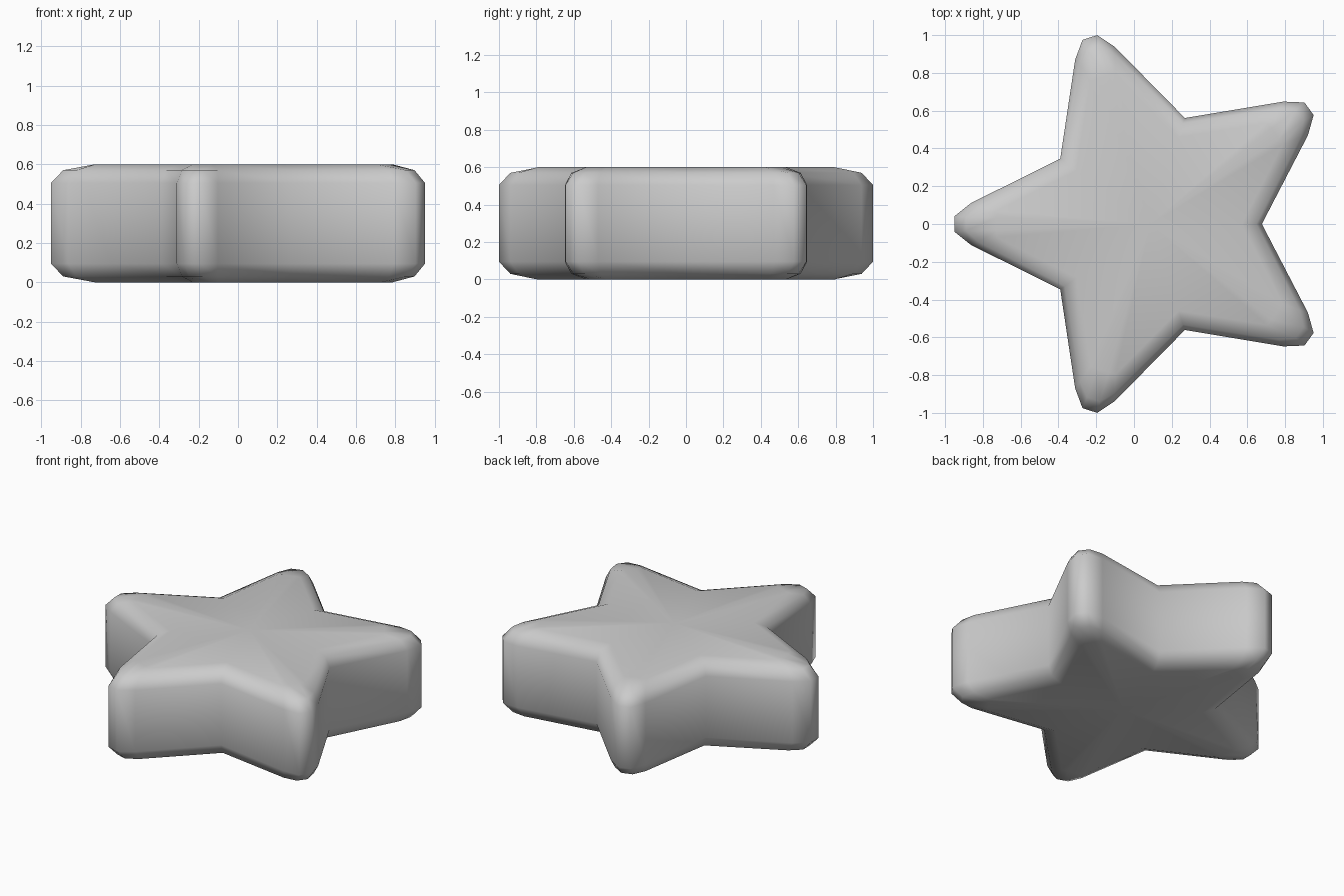
import bpy, bmesh
from math import cos, sin, pi

if "Cube" in bpy.data.objects:
    bpy.data.objects.remove(bpy.data.objects["Cube"])

CX = 0.087      # star centre, so the outline is centred on x = 0
HEIGHT = 0.6

# (z, notch radius, tip shoulder, tip end); tip points are (along arm, half width)
RINGS = [
    (0.60, 0.483, (0.813, 0.070), (0.816, 0.034)),
    (0.57, 0.560, (0.910, 0.096), (0.976, 0.036)),
    (0.505, 0.590, (0.951, 0.110), (1.038, 0.041)),
]
LEVELS = RINGS + [(HEIGHT - z, n, s, e) for z, n, s, e in reversed(RINGS)]


def outline(bm, z, notch, shoulder, end):
    """One closed star-shaped ring of vertices at height z."""
    ring = []
    for i in range(5):
        a = pi / 5 + i * 2 * pi / 5
        b = a - pi / 5
        ring.append(bm.verts.new((CX + notch * cos(b), notch * sin(b), z)))
        tip = [(shoulder, -1), (end, -1), (end, 1), (shoulder, 1)]
        for (r, w), s in tip:
            ring.append(bm.verts.new((CX + r * cos(a) - s * w * sin(a),
                                      r * sin(a) + s * w * cos(a), z)))
    return ring


# Rounded star body: lofted rings closed by a fan on each face
bm = bmesh.new()
rings = [outline(bm, *lvl) for lvl in LEVELS]
n = len(rings[0])
for up, low in zip(rings, rings[1:]):
    for i in range(n):
        j = (i + 1) % n
        bm.faces.new((up[i], low[i], low[j], up[j]))
for ring, z in ((rings[0], HEIGHT), (rings[-1], 0.0)):
    centre = bm.verts.new((CX, 0, z))
    for i in range(n):
        bm.faces.new((centre, ring[i], ring[(i + 1) % n]))
bmesh.ops.recalc_face_normals(bm, faces=bm.faces[:])
for f in bm.faces:
    f.smooth = True

mesh = bpy.data.meshes.new("star")
bm.to_mesh(mesh)
bm.free()
star = bpy.data.objects.new("star", mesh)
bpy.context.collection.objects.link(star)
